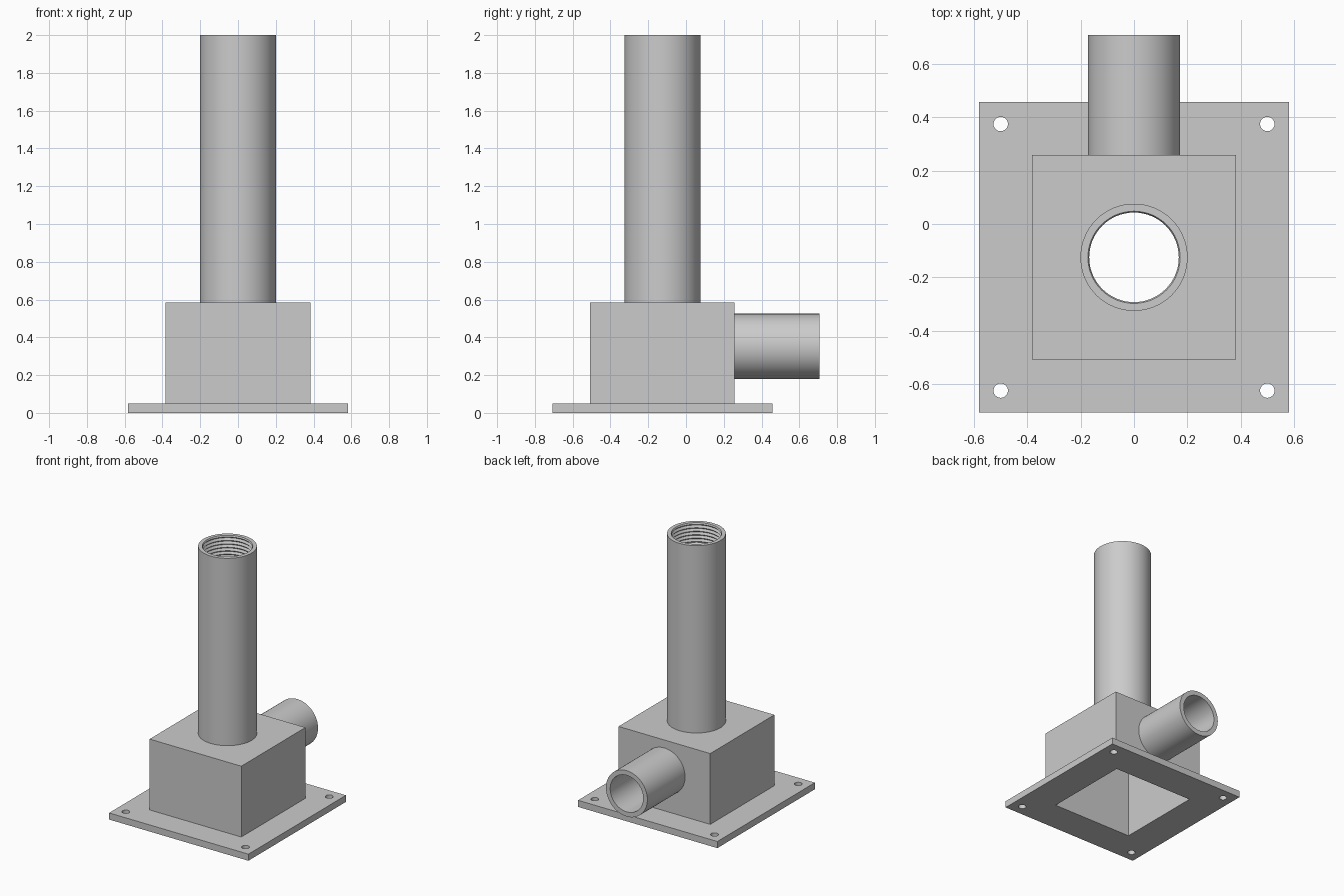
import bpy
import bmesh
from math import pi, radians
from mathutils import Matrix, Vector

default = bpy.data.objects.get("Cube")
if default:
    bpy.data.objects.remove(default, do_unlink=True)

grey = bpy.data.materials.new("plain grey")
grey.use_nodes = True
grey.diffuse_color = (0.6, 0.6, 0.6, 1)
grey.node_tree.nodes["Principled BSDF"].inputs["Base Color"].default_value = (0.6, 0.6, 0.6, 1)

AXIS_Y = -0.125        # centre line of plate, housing and upright tube
WALL = 0.05
PLATE_TOP, BOX_TOP = 0.05, 0.585
BOX_HALF = 0.383
CAVITY_HALF = BOX_HALF - WALL
PIPE_Z = 0.352


def add_object(name, bm):
    bmesh.ops.recalc_face_normals(bm, faces=bm.faces)
    mesh = bpy.data.meshes.new(name)
    bm.to_mesh(mesh)
    bm.free()
    obj = bpy.data.objects.new(name, mesh)
    bpy.context.collection.objects.link(obj)
    mesh.materials.append(grey)
    return obj


def block(name, half, z0, z1):
    bm = bmesh.new()
    size = Matrix.Diagonal((2 * half, 2 * half, z1 - z0, 1))
    place = Matrix.Translation((0, AXIS_Y, (z0 + z1) / 2))
    bmesh.ops.create_cube(bm, size=1, matrix=place @ size)
    return add_object(name, bm)


def lathe(name, profile, matrix, steps=64):
    """Spin a closed outline of (radius, height) about z, then place it."""
    bm = bmesh.new()
    verts = [bm.verts.new((r, 0, z)) for r, z in profile]
    edges = [bm.edges.new((v, verts[i - 1])) for i, v in enumerate(verts)]
    bmesh.ops.spin(bm, geom=verts + edges, cent=(0, 0, 0), axis=(0, 0, 1),
                   angle=2 * pi, steps=steps, use_merge=True)
    bmesh.ops.remove_doubles(bm, verts=bm.verts, dist=0.00001)
    bm.transform(matrix)
    return add_object(name, bm)


def rod(name, radius, length, matrix, steps=64):
    bm = bmesh.new()
    bmesh.ops.create_cone(bm, cap_ends=True, segments=steps, radius1=radius,
                          radius2=radius, depth=length, matrix=matrix)
    return add_object(name, bm)


def activate(obj):
    bpy.ops.object.select_all(action="DESELECT")
    obj.select_set(True)
    bpy.context.view_layer.objects.active = obj


def cut(obj, cutter):
    mod = obj.modifiers.new("cut", "BOOLEAN")
    mod.operation, mod.solver, mod.object = "DIFFERENCE", "EXACT", cutter
    activate(obj)
    bpy.ops.object.modifier_apply(modifier=mod.name)
    bpy.data.objects.remove(cutter, do_unlink=True)


along_y = Matrix.Rotation(radians(-90), 4, "X")

# Base plate with square opening and four bolt holes
plate = block("base_plate", 0.582, 0, PLATE_TOP)
cut(plate, block("opening_cutter", CAVITY_HALF, -0.1, 0.2))
for sx in (-1, 1):
    for sy in (-1, 1):
        spot = Matrix.Translation((sx * 0.5, AXIS_Y + sy * 0.5, 0))
        cut(plate, rod("bolt_cutter", 0.027, 0.4, spot, 32))

# Hollow housing, open below, bored for both tubes
housing = block("housing", BOX_HALF, PLATE_TOP, BOX_TOP)
cut(housing, block("cavity_cutter", CAVITY_HALF, -0.1, BOX_TOP - WALL))
cut(housing, rod("top_bore_cutter", 0.201, 0.3, Matrix.Translation((0, AXIS_Y, BOX_TOP))))
back = Vector((0, AXIS_Y + BOX_HALF, PIPE_Z))
cut(housing, rod("back_bore_cutter", 0.173, 0.3, Matrix.Translation(back) @ along_y))

# Upright tube with thread grooves inside its mouth
bore, root, pitch, turns = 0.168, 0.178, 0.026, 6
outline = [(0.201, BOX_TOP - WALL), (0.201, 2.0), (0.173, 2.0)]
for i in range(turns):
    z = 1.995 - i * pitch
    outline += [(bore, z - pitch * 0.2), (root, z - pitch * 0.6)]
outline += [(bore, 1.995 - turns * pitch), (bore, BOX_TOP - WALL)]
tube = lathe("upright_tube", outline, Matrix.Translation((0, AXIS_Y, 0)))

# Side pipe leaving the back of the housing
inner_face = AXIS_Y + CAVITY_HALF
length = 0.708 - inner_face
pipe = lathe("side_pipe", [(0.173, 0), (0.173, length), (0.138, length), (0.138, 0)],
             Matrix.Translation((0, inner_face, PIPE_Z)) @ along_y)

for obj in (plate, housing, tube, pipe):
    activate(obj)
    bpy.ops.object.shade_smooth_by_angle(angle=radians(30))
